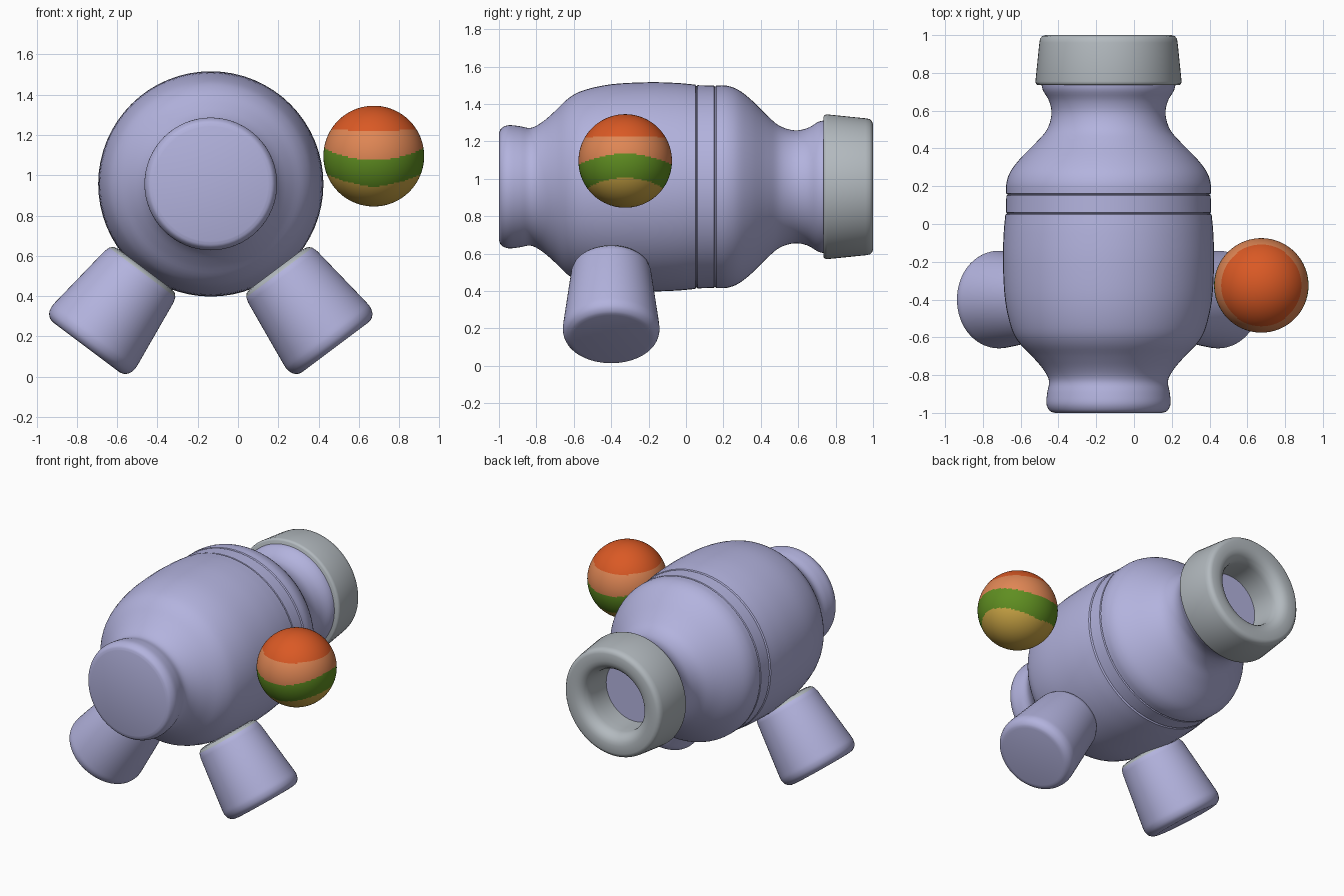
import bpy, bmesh, math
from mathutils import Vector

if "Cube" in bpy.data.objects:
    bpy.data.objects.remove(bpy.data.objects["Cube"])

AX, AZ = -0.135, 0.957          # long axis of the body


def mat(name, r, g, b):
    m = bpy.data.materials.new(name)
    m.diffuse_color = (r, g, b, 1)
    m.use_nodes = True
    m.node_tree.nodes["Principled BSDF"].inputs["Base Color"].default_value = m.diffuse_color
    return m


lavender = mat("lavender", 0.45, 0.45, 0.73)
grey = mat("light_grey", 0.45, 0.49, 0.52)
red = mat("orange_red", 0.70, 0.10, 0.018)
salmon = mat("salmon", 0.74, 0.24, 0.09)
green = mat("leaf_green", 0.115, 0.27, 0.015)
mustard = mat("mustard", 0.60, 0.38, 0.06)


def smooth_curve(pts, n=4):
    """Catmull-Rom curve through profile points."""
    p = [Vector(q) for q in pts]
    p = [2 * p[0] - p[1]] + p + [2 * p[-1] - p[-2]]
    out = []
    for i in range(1, len(p) - 2):
        a, b, c, d = p[i - 1:i + 3]
        for k in range(n):
            t = k / n
            out.append(tuple(0.5 * (2 * b + (c - a) * t + (2 * a - 5 * b + 4 * c - d) * t * t
                                    + (3 * b - a - 3 * c + d) * t ** 3)))
    return out + [tuple(p[-2])]


def finish(name, bm, mats, angle=40):
    bmesh.ops.recalc_face_normals(bm, faces=bm.faces)
    me = bpy.data.meshes.new(name)
    bm.to_mesh(me)
    bm.free()
    for m in mats:
        me.materials.append(m)
    me.shade_smooth()
    me.set_sharp_from_angle(angle=math.radians(angle))
    ob = bpy.data.objects.new(name, me)
    bpy.context.collection.objects.link(ob)
    return ob


def lathe(name, profile, origin, direction, mats, closed=False, rule=None, seg=64):
    """Spin (distance, radius) points around an axis."""
    bm = bmesh.new()
    q = Vector((0, 0, 1)).rotation_difference(Vector(direction))
    o = Vector(origin)
    rings = [[bm.verts.new(o + q @ Vector((r * math.cos(2 * math.pi * i / seg),
                                           r * math.sin(2 * math.pi * i / seg), t)))
              for i in range(seg)] for t, r in profile]
    pairs = list(zip(range(len(rings) - 1), range(1, len(rings))))
    if closed:
        pairs.append((len(rings) - 1, 0))
    for a, b in pairs:
        for i in range(seg):
            j = (i + 1) % seg
            f = bm.faces.new((rings[a][i], rings[a][j], rings[b][j], rings[b][i]))
            if rule:
                f.material_index = rule((profile[a][0] + profile[b][0]) / 2)
    if not closed:
        for k in (0, -1):
            f = bm.faces.new(rings[k])
            if rule:
                f.material_index = rule(profile[k][0])
    return finish(name, bm, mats)


# body: nose, bulging belly, grooved band, shoulder and neck
front = smooth_curve([(-1, 0.285), (-0.988, 0.312), (-0.95, 0.329), (-0.89, 0.324), (-0.83, 0.315),
                      (-0.77, 0.345), (-0.70, 0.405), (-0.63, 0.472), (-0.55, 0.515), (-0.40, 0.548),
                      (-0.20, 0.559), (-0.05, 0.555), (0.05, 0.546)])
band = [(0.056, 0.536), (0.062, 0.543), (0.150, 0.541), (0.156, 0.534)]
back = smooth_curve([(0.162, 0.542), (0.22, 0.540), (0.28, 0.518), (0.35, 0.464), (0.43, 0.385),
                     (0.50, 0.326), (0.58, 0.302), (0.65, 0.314), (0.71, 0.348), (0.76, 0.357)])
lathe("body", front + band + back, (AX, 0, AZ), (0, 1, 0), [lavender])

# rear collar with a rounded, open hole
collar = ([(0.735, 0.21), (0.735, 0.375), (0.742, 0.384), (0.755, 0.387), (0.96, 0.366),
           (0.982, 0.362), (0.995, 0.35), (1.0, 0.335), (1.0, 0.285)]
          + smooth_curve([(0.995, 0.262), (0.98, 0.238), (0.955, 0.221), (0.92, 0.212), (0.80, 0.21)], 2))
lathe("rear_collar", collar, (AX, 0, AZ), (0, 1, 0), [grey], closed=True)

# two tapered legs with grey upper ends
leg = ([(0.0, 0.165), (0.006, 0.19), (0.022, 0.205), (0.05, 0.214)]
       + smooth_curve([(0.40, 0.257), (0.43, 0.258), (0.46, 0.249), (0.48, 0.228), (0.486, 0.205)], 3))
for side, label in ((1, "right"), (-1, "left")):
    lathe(label + "_leg", leg, (AX + side * 0.327, -0.40, 0.535), (side * 0.6, 0, -0.8),
          [lavender, grey], rule=lambda t: 1 if t < 0.02 else 0)

# striped ball, the stripe edges wave gently around it
C, R = Vector((0.674, -0.325, 1.095)), 0.25
bm = bmesh.new()
bmesh.ops.create_uvsphere(bm, u_segments=128, v_segments=96, radius=R)
bmesh.ops.translate(bm, verts=bm.verts, vec=C)
for f in bm.faces:
    p = f.calc_center_median()
    w = math.cos(2 * math.atan2(p.y - C.y, p.x - C.x))
    limits = (1.225 + 0.005 * w, 1.105 + 0.03 * w, 0.975 + 0.03 * w)
    f.material_index = sum(p.z < h for h in limits)
finish("striped_ball", bm, [red, salmon, green, mustard])
